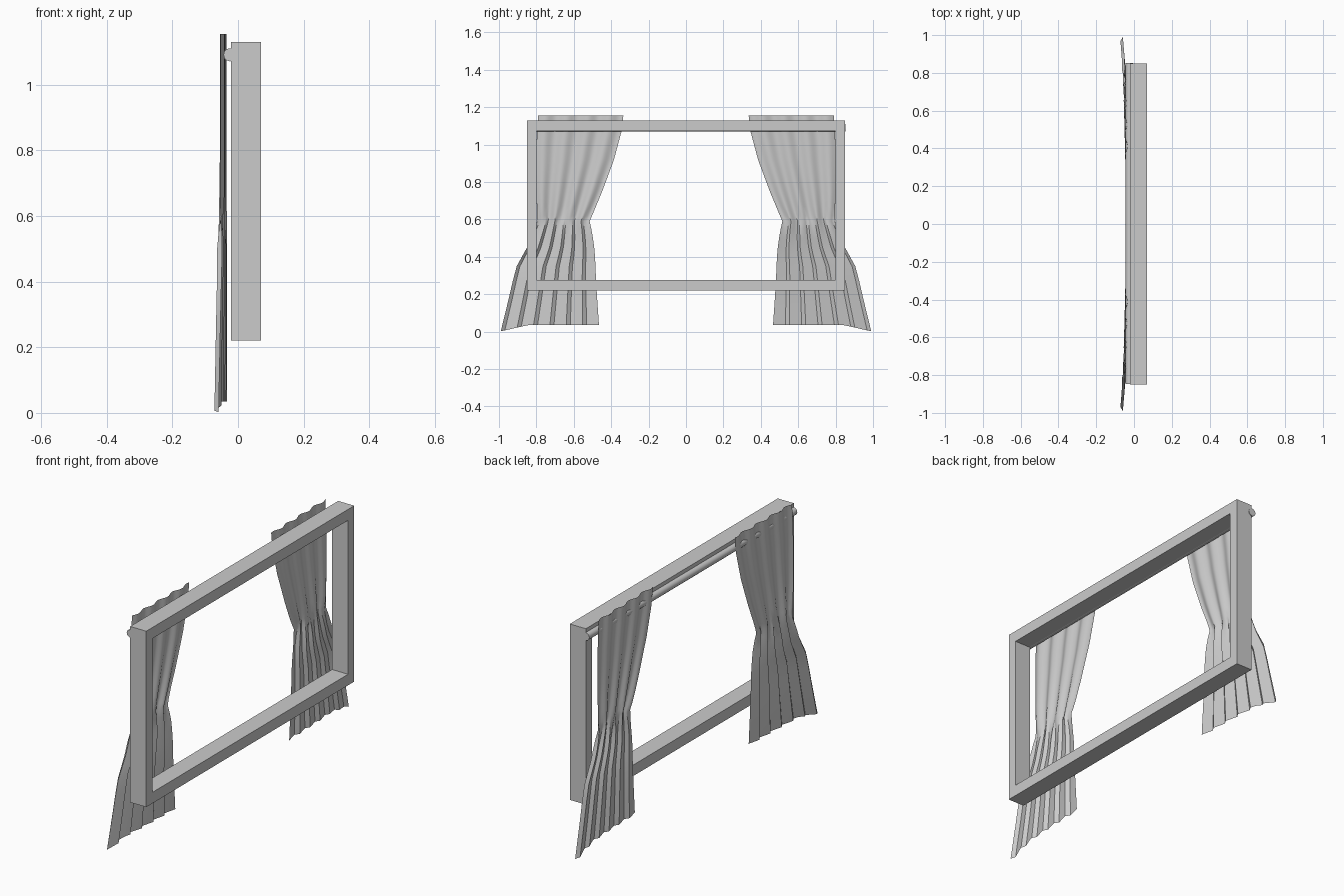
import bpy, bmesh, math

if "Cube" in bpy.data.objects:
    bpy.data.objects.remove(bpy.data.objects["Cube"])


def make_object(name, bm):
    bmesh.ops.recalc_face_normals(bm, faces=bm.faces)
    mesh = bpy.data.meshes.new(name)
    bm.to_mesh(mesh)
    bm.free()
    obj = bpy.data.objects.new(name, mesh)
    bpy.context.collection.objects.link(obj)
    return obj


def smooth(obj, degrees):
    bpy.ops.object.select_all(action='DESELECT')
    obj.select_set(True)
    bpy.context.view_layer.objects.active = obj
    bpy.ops.object.shade_smooth_by_angle(angle=math.radians(degrees))


def sample(points, z):
    """Linear lookup in a list of (z, value) running downwards."""
    for (z0, a), (z1, b) in zip(points, points[1:]):
        if z >= z1:
            return a + (b - a) * (z0 - z) / (z0 - z1)
    return points[-1][1]


# Window frame: rectangular ring with mitred corners
bm = bmesh.new()
rings = []
for y0, z0, z1 in ((0.85, 0.22, 1.13), (0.80, 0.277, 1.073)):
    for x in (-0.022, 0.07):
        rings.append([bm.verts.new((x, y, z)) for y, z in
                      ((-y0, z0), (y0, z0), (y0, z1), (-y0, z1))])
outer_a, outer_b, inner_a, inner_b = rings
for a, b in ((outer_a, outer_b), (outer_b, inner_b), (inner_b, inner_a), (inner_a, outer_a)):
    for i in range(4):
        j = (i + 1) % 4
        bm.faces.new((a[i], a[j], b[j], b[i]))
make_object("window_frame", bm)

# Curtain rod
bpy.ops.mesh.primitive_cylinder_add(vertices=12, radius=0.02, depth=1.70,
                                    location=(-0.024, 0.003, 1.091),
                                    rotation=(math.pi / 2, 0, 0))
rod = bpy.context.object
rod.name = "curtain_rod"
smooth(rod, 40)

# Curtain outline: inner and outer edge positions down the height
INNER = [(1.155, 0.335), (1.07, 0.345), (0.92, 0.385), (0.75, 0.448), (0.59, 0.515),
         (0.52, 0.50), (0.42, 0.487), (0.25, 0.48), (0.0, 0.463)]
OUTER = [(1.155, 0.79), (1.0, 0.80), (0.75, 0.80), (0.59, 0.795), (0.45, 0.85),
         (0.35, 0.905), (0.18, 0.95), (0.0, 1.0)]
ROWS = [1.155, 1.11, 1.07, 0.99, 0.92, 0.83, 0.75, 0.67, 0.62, 0.59, 0.55, 0.50,
        0.45, 0.40, 0.35, 0.27, 0.18, 0.10, 0.035]
FOLDS, STEPS = 6, 8


def curtain_point(z, t):
    down = (1.155 - z) / 1.12
    # soft waves above the gathered waist, sharp lopsided pleats below
    soft = 0.5 + 0.5 * math.sin(t * 4 * math.tau + 0.6)
    f = t * FOLDS % 1.0
    pleat = f / 0.75 if f < 0.75 else (1 - f) / 0.25
    k = min(1, max(0, (0.64 - z) / 0.12))
    wave = soft * (1 - k) + pleat * k
    depth = 0.018 - 0.003 * min(1, abs(z - 0.59) / 0.2)
    x = -0.033 - depth * wave - 0.009 * t * (1 - k) - 0.026 * k * down * t * t
    a, b = sample(INNER, z), sample(OUTER, z)
    # hem drops at the outer corner
    drop = 0.033 * max(0, (t - 0.72) / 0.28) * max(0, (0.27 - z) / 0.235)
    return x, a + (b - a) * t, z - drop


# Pair of mirrored curtains
for side, name in ((-1, "curtain_near"), (1, "curtain_far")):
    bm = bmesh.new()
    n = FOLDS * STEPS
    grid = []
    for z in ROWS:
        row = []
        for i in range(n + 1):
            x, y, h = curtain_point(z, i / n)
            row.append(bm.verts.new((x, side * y, h)))
        grid.append(row)
    for a, b in zip(grid, grid[1:]):
        for i in range(n):
            bm.faces.new((a[i], a[i + 1], b[i + 1], b[i]))
    smooth(make_object(name, bm), 45)
